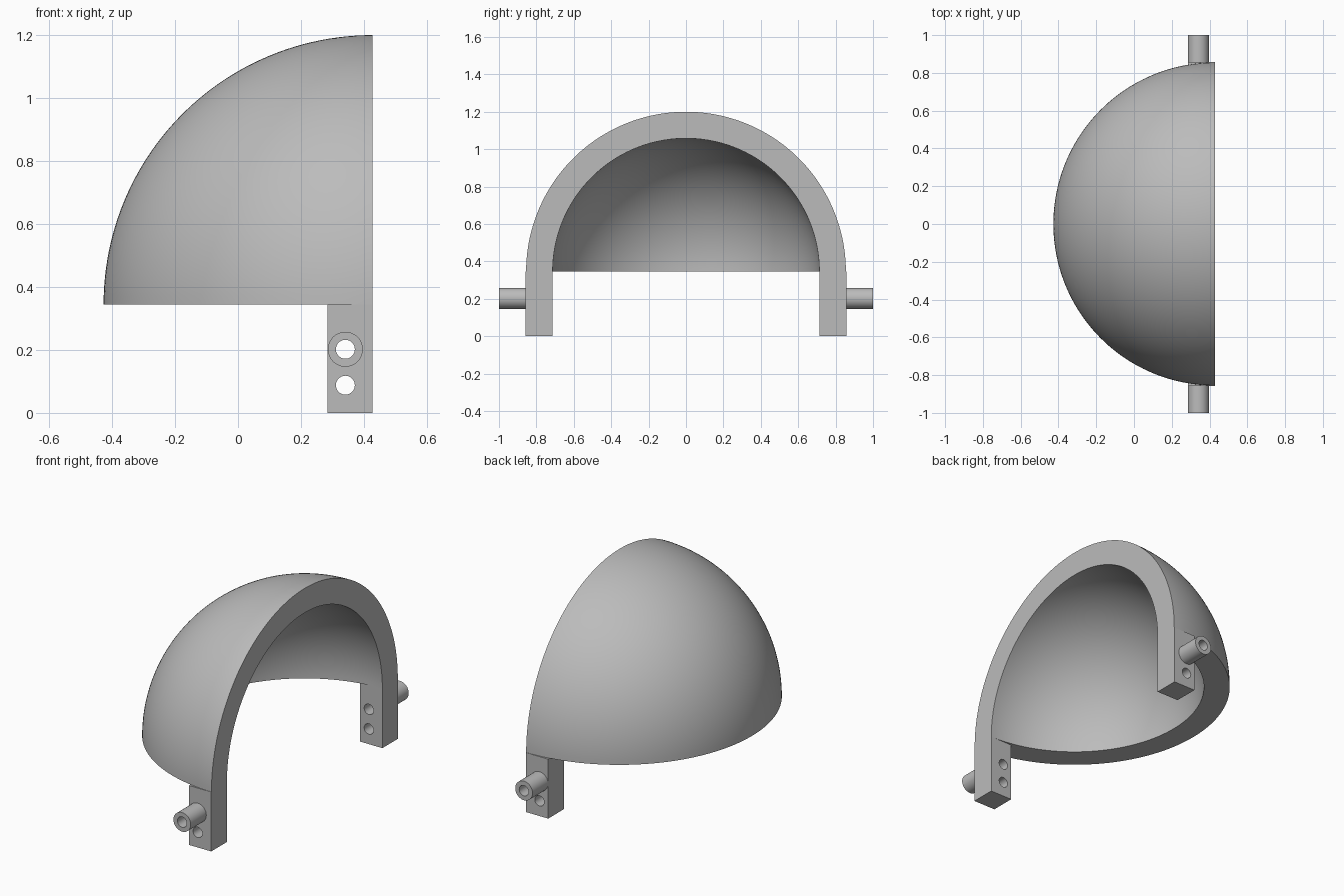
import bpy, bmesh, math
from mathutils import Matrix, Vector

if "Cube" in bpy.data.objects:
    bpy.data.objects.remove(bpy.data.objects["Cube"])

CX, CZ = 0.428, 0.345          # centre of the dome
R_OUT, R_IN = 0.855, 0.713     # outer and inner radius
LEG_X, PIN_X = 0.285, 0.341
PIN_Z, HOLE_Z = 0.202, 0.088

grey = bpy.data.materials.new("plain grey")
grey.diffuse_color = (0.5, 0.5, 0.5, 1)
grey.use_nodes = True
grey.node_tree.nodes["Principled BSDF"].inputs["Base Color"].default_value = grey.diffuse_color


def make_object(name, bm):
    bmesh.ops.recalc_face_normals(bm, faces=bm.faces)
    mesh = bpy.data.meshes.new(name)
    bm.to_mesh(mesh)
    bm.free()
    mesh.materials.append(grey)
    obj = bpy.data.objects.new(name, mesh)
    bpy.context.collection.objects.link(obj)
    return obj


def box(name, x0, x1, y0, y1, z0, z1):
    bm = bmesh.new()
    size = Matrix.Diagonal((x1 - x0, y1 - y0, z1 - z0, 1))
    centre = Matrix.Translation(((x0 + x1) / 2, (y0 + y1) / 2, (z0 + z1) / 2))
    bmesh.ops.create_cube(bm, size=1, matrix=centre @ size)
    return make_object(name, bm)


def rod(name, x, z, radius, y0, y1, segments=48):
    bm = bmesh.new()
    place = Matrix.Translation((x, (y0 + y1) / 2, z)) @ Matrix.Rotation(math.pi / 2, 4, 'X')
    bmesh.ops.create_cone(bm, cap_ends=True, segments=segments, radius1=radius,
                          radius2=radius, depth=abs(y1 - y0), matrix=place)
    return make_object(name, bm)


def combine(target, other, operation):
    mod = target.modifiers.new(other.name, 'BOOLEAN')
    mod.operation = operation
    mod.solver = 'EXACT'
    mod.object = other
    bpy.context.view_layer.objects.active = target
    bpy.ops.object.modifier_apply(modifier=mod.name)
    bpy.data.objects.remove(other)


# Quarter-sphere shell: ring section turned half a circle about the vertical axis
bm = bmesh.new()
N = 48
arc = [math.pi / 2 * i / N for i in range(N + 1)]
points = [(R_OUT, a) for a in arc] + [(R_IN, a) for a in reversed(arc)]
verts = [bm.verts.new((CX, -r * math.cos(a), CZ + r * math.sin(a))) for r, a in points]
edges = [bm.edges.new((verts[i], verts[(i + 1) % len(verts)]))
         for i in range(len(verts)) if i != N]
bmesh.ops.spin(bm, geom=verts + edges, cent=(CX, 0, CZ), axis=(0, 0, -1),
               angle=math.pi, steps=96)
bmesh.ops.remove_doubles(bm, verts=bm.verts, dist=0.0005)
rim = [e for e in bm.edges if e.is_boundary]
bmesh.ops.holes_fill(bm, edges=rim, sides=0)
body = make_object("dome_shell", bm)

# Legs with hollow pins, joined under both ends of the arch
for side, label in ((-1, "front"), (1, "back")):
    ys = sorted((side * R_IN, side * (R_OUT + 0.002)))
    leg = box(label + "_leg", LEG_X, CX, ys[0], ys[1], 0, CZ)
    ys = sorted((side * 0.8, side * 1.0))
    combine(leg, rod(label + "_pin", PIN_X, PIN_Z, 0.0555, *ys), 'UNION')
    for z in (PIN_Z, HOLE_Z):
        ys = sorted((side * 0.6, side * 1.1))
        combine(leg, rod(label + "_hole", PIN_X, z, 0.03, *ys), 'DIFFERENCE')
    combine(body, leg, 'UNION')

# Smooth curved surfaces, sharp rims
bpy.ops.object.select_all(action='DESELECT')
body.select_set(True)
bpy.context.view_layer.objects.active = body
bpy.ops.object.shade_smooth_by_angle(angle=math.radians(30))
